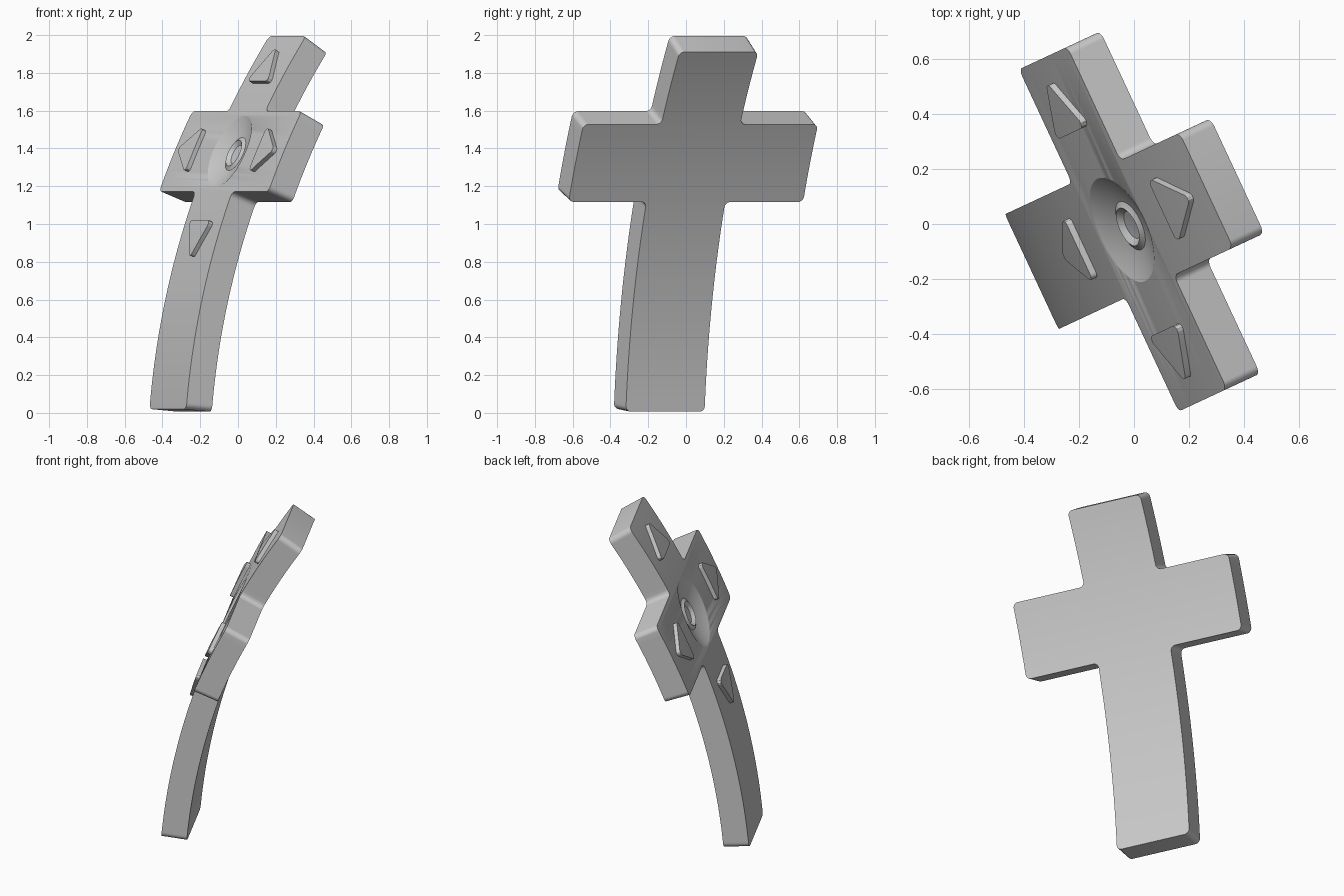
import bpy, bmesh, math
from mathutils import Vector

if "Cube" in bpy.data.objects:
    bpy.data.objects.remove(bpy.data.objects["Cube"])

ARM, HALF, THICK = 0.685, 0.23, 0.15      # arm reach, arm half width, thickness
LOW = -1.395                              # foot of the long arm
RADIUS, START, TURN = 4.11, math.radians(5), math.radians(25)
U = Vector((math.cos(math.radians(65)), -math.sin(math.radians(65)), 0))
W = Vector((U.y * -1, U.x, 0))

grey = bpy.data.materials.new("plain grey")
grey.use_nodes = True
COLOUR = (0.6, 0.6, 0.6, 1)
grey.diffuse_color = COLOUR
grey.node_tree.nodes["Principled BSDF"].inputs["Base Color"].default_value = COLOUR


def bend(p):
    """Flat (across, along, outward) to the turned, curved body."""
    t = START + (p.y - LOW) / RADIUS
    w = -0.335 + RADIUS * (math.cos(START) - math.cos(t)) - p.z * math.cos(t)
    z = 0.013 + RADIUS * (math.sin(t) - math.sin(START)) + p.z * math.sin(t)
    return U * p.x + W * w + Vector((0, 0, z))


def rounded(points, radius, steps=5):
    """Outline with every corner rounded to the given radius."""
    out = []
    for i, point in enumerate(points):
        c = Vector(point)
        a = (Vector(points[i - 1]) - c).normalized()
        b = (Vector(points[(i + 1) % len(points)]) - c).normalized()
        half = a.angle(b) / 2
        centre = c + (a + b).normalized() * (radius / math.sin(half))
        p = c + a * (radius / math.tan(half)) - centre
        q = c + b * (radius / math.tan(half)) - centre
        for k in range(steps + 1):
            f = k / steps
            out.append(centre + (p * (1 - f) + q * f).normalized() * radius)
    return out


def finish(name, bm):
    for v in bm.verts:
        v.co = bend(v.co)
    bmesh.ops.recalc_face_normals(bm, faces=bm.faces)
    mesh = bpy.data.meshes.new(name)
    bm.to_mesh(mesh)
    bm.free()
    mesh.materials.append(grey)
    obj = bpy.data.objects.new(name, mesh)
    bpy.context.collection.objects.link(obj)
    return obj


def plate(name, outline, bottom, top, bevel=0):
    """Extruded outline, sliced along its length so that it can bend."""
    bm = bmesh.new()
    face = bm.faces.new([bm.verts.new((p.x, p.y, bottom)) for p in outline])
    new = bmesh.ops.extrude_face_region(bm, geom=[face], use_keep_orig=True)["geom"]
    for v in new:
        if isinstance(v, bmesh.types.BMVert):
            v.co.z = top
    if bevel:
        rim = [e for e in bm.edges if all(v.co.z == top for v in e.verts)]
        bmesh.ops.bevel(bm, geom=rim, offset=bevel, segments=2, affect='EDGES', profile=0.5)
    s = LOW + 0.04
    while s < ARM:
        bmesh.ops.bisect_plane(bm, geom=bm.verts[:] + bm.edges[:] + bm.faces[:],
                               plane_co=(0, s, 0), plane_no=(0, 1, 0))
        s += 0.04
    return finish(name, bm)


def smooth(obj, angle=30):
    bpy.ops.object.select_all(action='DESELECT')
    obj.select_set(True)
    bpy.context.view_layer.objects.active = obj
    bpy.ops.object.shade_smooth_by_angle(angle=math.radians(angle))


# Curved cross body
side = [(HALF, LOW), (HALF, -HALF), (ARM, -HALF), (ARM, HALF), (HALF, HALF), (HALF, ARM)]
cross = side + [(-x, y) for x, y in reversed(side)]
body = plate("cross_body", rounded(cross, 0.03), -THICK / 2, THICK / 2)

# Round dish with a raised ring, cut into the front
DISH, DEPTH = 0.205, 0.05
profile = [(0, 0.05), (DISH + 0.05, 0.05)]
for k in range(25):
    r = (DISH + 0.05) * (1 - k / 24)
    lift = 0.016 * min(1, max(0, (0.014 - abs(r - 0.074)) / 0.007))
    profile.append((r, DEPTH * ((r / DISH) ** 2 - 1) + lift))
bm = bmesh.new()
verts = [bm.verts.new((r, 0, THICK / 2 + h)) for r, h in profile]
edges = [bm.edges.new(pair) for pair in zip(verts, verts[1:])]
bmesh.ops.spin(bm, geom=verts + edges, cent=(0, 0, 0), axis=(0, 0, 1),
               angle=math.tau, steps=48, use_merge=True)
bmesh.ops.remove_doubles(bm, verts=bm.verts, dist=0.0001)
cutter = finish("dish_cutter", bm)
cutter.hide_render = True
cut = body.modifiers.new("dish", 'BOOLEAN')
cut.operation, cut.solver, cut.object = 'DIFFERENCE', 'EXACT', cutter
bpy.context.view_layer.objects.active = body
bpy.ops.object.modifier_apply(modifier="dish")
bpy.data.objects.remove(cutter)
smooth(body, 26)

# Raised triangle on each arm, pointing outward
triangle = rounded([(-0.135, 0.395), (0.135, 0.395), (0, 0.605)], 0.02)
for i, name in enumerate(("upper", "left", "lower", "right")):
    a = math.radians(90 * i)
    turned = [Vector((p.x * math.cos(a) - p.y * math.sin(a),
                      p.x * math.sin(a) + p.y * math.cos(a))) for p in triangle]
    smooth(plate(name + "_triangle", turned, THICK / 2 - 0.02, THICK / 2 + 0.024, 0.006))
